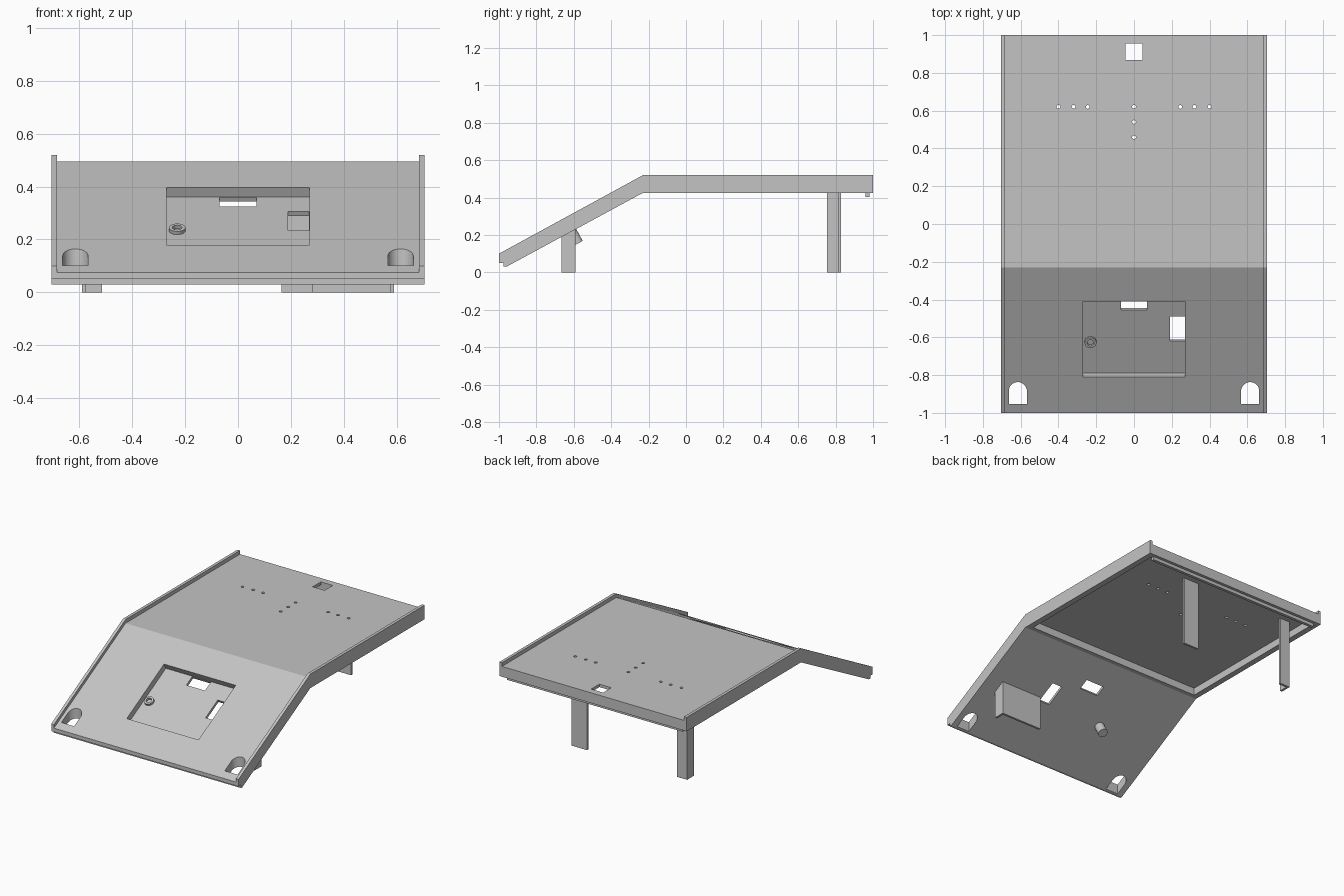
import bpy, bmesh, math

cube = bpy.data.objects.get("Cube")
if cube:
    bpy.data.objects.remove(cube)

grey = bpy.data.materials.new("light_grey")
grey.use_nodes = True
COLOUR = (0.55, 0.55, 0.55, 1)
grey.diffuse_color = COLOUR
grey.node_tree.nodes["Principled BSDF"].inputs["Base Color"].default_value = COLOUR

SLOPE = math.atan(0.545)
KNEE, FLOOR, TOP, BOTTOM = -0.23, 0.495, 0.52, 0.425
HALF = 0.705


def prism(name, points, start, end, axis="x"):
    """Extrude a profile: (y, z) points along x, or (x, y) points along z."""
    def place(p, s):
        return (s, *p) if axis == "x" else (*p, s)
    bm = bmesh.new()
    face = bm.faces.new([bm.verts.new(place(p, start)) for p in points])
    ext = bmesh.ops.extrude_face_region(bm, geom=[face])["geom"]
    shift = place((0, 0), end - start)
    bmesh.ops.translate(bm, vec=shift, verts=[v for v in ext if isinstance(v, bmesh.types.BMVert)])
    bmesh.ops.recalc_face_normals(bm, faces=bm.faces)
    mesh = bpy.data.meshes.new(name)
    bm.to_mesh(mesh)
    bm.free()
    obj = bpy.data.objects.new(name, mesh)
    bpy.context.collection.objects.link(obj)
    mesh.materials.append(grey)
    return obj


def box(name, x0, x1, y0, y1, z0, z1):
    return prism(name, [(y0, z0), (y1, z0), (y1, z1), (y0, z1)], x0, x1)


def cut(target, cutter):
    mod = target.modifiers.new("cut", "BOOLEAN")
    mod.operation, mod.solver, mod.object = "DIFFERENCE", "EXACT", cutter
    bpy.context.view_layer.objects.active = target
    bpy.ops.object.modifier_apply(modifier=mod.name)
    bpy.data.objects.remove(cutter)


def on_slope(y, depth):
    """Point at a depth square to the sloped floor."""
    z = FLOOR + (y - KNEE) * math.tan(SLOPE)
    return y + depth * math.sin(SLOPE), z - depth * math.cos(SLOPE)


def slope_box(x0, x1, y0, y1, d0, d1):
    pts = [on_slope(y0, d0), on_slope(y1, d0), on_slope(y1, d1), on_slope(y0, d1)]
    return prism("cutter", pts, x0, x1)


def slope_cylinder(name, x, y, radius, d0, d1, sides=32):
    loc = (x, *on_slope(y, (d0 + d1) / 2))
    bpy.ops.mesh.primitive_cylinder_add(vertices=sides, radius=radius, depth=d1 - d0,
                                        location=loc, rotation=(SLOPE, 0, 0))
    obj = bpy.context.object
    obj.name = name
    obj.data.materials.append(grey)
    return obj


def ring(x, y, radius, sides, sweep=math.tau):
    steps = sides if sweep == math.tau else sides + 1
    return [(x + radius * math.cos(sweep * i / sides), y + radius * math.sin(sweep * i / sides))
            for i in range(steps)]


# Bent panel with a stepped front edge
panel = prism("bent_panel", [(-1, 0.1), (-1, 0.05), (-0.975, 0.05), (-0.975, 0.03), (-0.96, 0.03),
                             (KNEE, BOTTOM), (1, BOTTOM), (1, TOP), (KNEE, TOP)], -HALF, HALF)

# Sunken floor between the side rims
drop = 1.1 - KNEE - 1
front_z = FLOOR - (1.1 + KNEE) * math.tan(SLOPE)
cut(panel, prism("cutter", [(-1.1, front_z), (KNEE, FLOOR), (1.1, FLOOR), (1.1, 0.7), (-1.1, 0.7)],
                 0.02 - HALF, HALF - 0.02))

# Hollow under the flat part
cut(panel, box("cutter", -0.665, 0.665, -0.2, 0.96, 0.3, 0.475))

# Pocket in the slope and its two windows
cut(panel, slope_box(-0.27, 0.27, -0.81, -0.41, -0.05, 0.042))
cut(panel, slope_box(-0.07, 0.07, -0.475, -0.411, 0.03, 0.1))
cut(panel, slope_box(0.19, 0.269, -0.64, -0.51, 0.03, 0.1))

# Arched corner holes
for side in (-1, 1):
    x = side * 0.615
    arch = ring(x, -0.885, 0.048, 20, math.pi) + [(x - 0.048, -0.952), (x + 0.048, -0.952)]
    cut(panel, prism("cutter", arch, -0.2, 0.6, "z"))

# Rear square hole and pin holes
cut(panel, box("cutter", -0.045, 0.045, 0.867, 0.955, 0.3, 0.6))
pins = [(s * x, 0.62) for s in (-1, 1) for x in (0.245, 0.32, 0.4)]
pins += [(0, y) for y in (0.62, 0.54, 0.46)]
for x, y in pins:
    cut(panel, prism("cutter", ring(x, y, 0.01, 16), 0.3, 0.6, "z"))

# Ridge under the back edge
box("rear_ridge", -0.66, 0.66, 0.96, 0.98, 0.403, BOTTOM + 0.005)

# Hollow boss through the pocket floor
boss = slope_cylinder("pocket_boss", -0.23, -0.643, 0.031, 0.028, 0.133)
cut(boss, slope_cylinder("cutter", -0.23, -0.643, 0.018, 0.0, 0.06))

# Rear legs: an angle section and a flat strip
T = 0.015
box("rear_right_leg_back", -0.59, -0.515, 0.83 - T, 0.83, 0, 0.48)
box("rear_right_leg_side", -0.59, -0.59 + T, 0.755, 0.83 - T, 0, 0.48)
box("rear_left_leg", 0.165, 0.28, 0.83 - T, 0.83, 0, 0.48)

# Front left leg: wide plate with a flange, tops following the slope
def under(y):
    return y, on_slope(y, 0)[1] - 0.06

for name, x0, x1, y0, y1 in (("front_leg_plate", 0.28, 0.59, -0.59 - T, -0.59),
                             ("front_leg_flange", 0.59 - T, 0.59, -0.665, -0.59 - T)):
    prism(name, [(y0, 0), (y1, 0), under(y1), under(y0)], x0, x1)

# Smooth the curved walls, keep edges sharp
bpy.ops.object.select_all(action="DESELECT")
for obj in (panel, boss):
    obj.select_set(True)
bpy.context.view_layer.objects.active = panel
bpy.ops.object.shade_smooth_by_angle(angle=math.radians(25))
